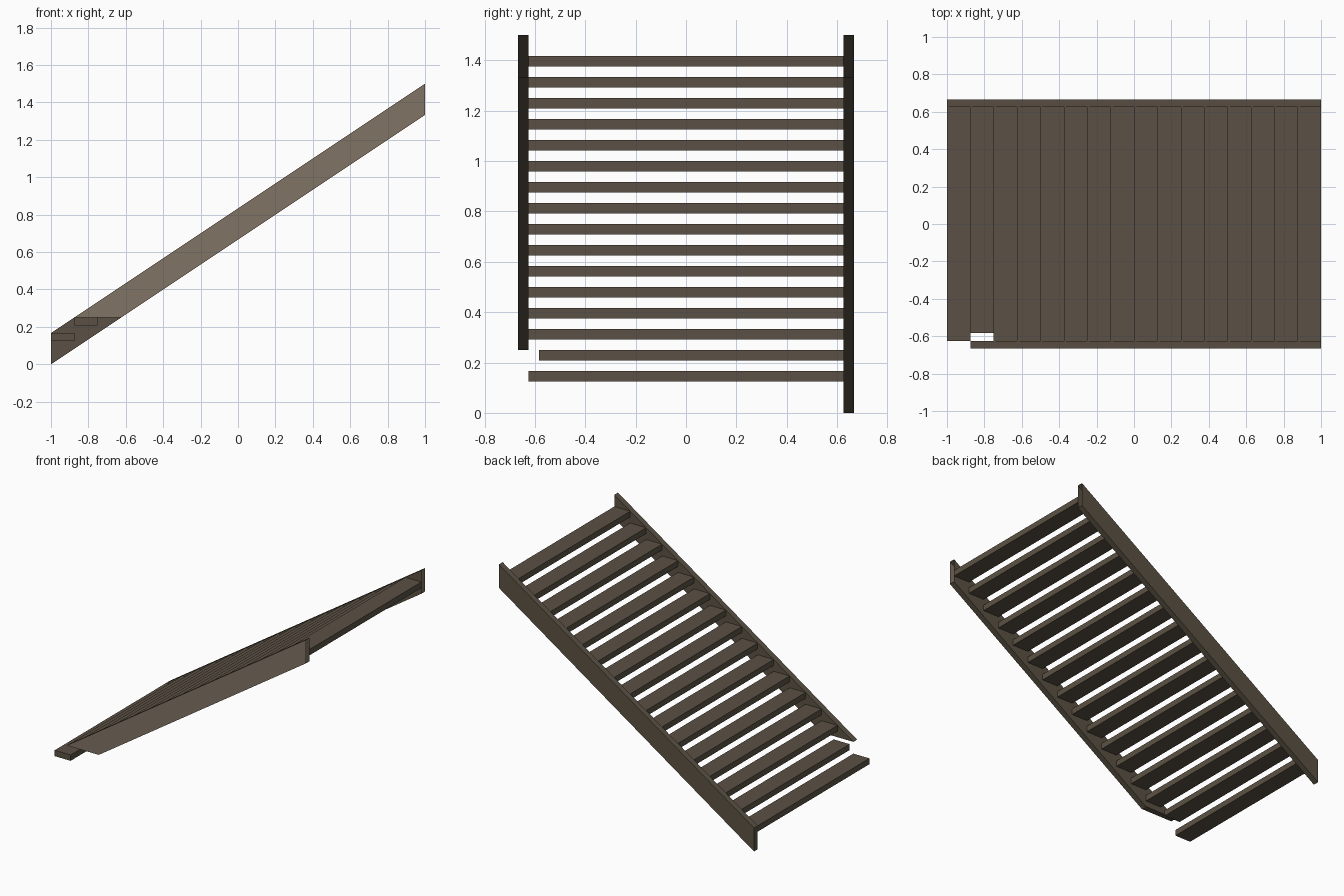
import bpy
import bmesh

cube = bpy.data.objects.get("Cube")
if cube:
    bpy.data.objects.remove(cube, do_unlink=True)


def material(name, color):
    mat = bpy.data.materials.new(name)
    mat.use_nodes = True
    mat.diffuse_color = color
    bsdf = mat.node_tree.nodes["Principled BSDF"]
    bsdf.inputs["Base Color"].default_value = color
    bsdf.inputs["Roughness"].default_value = 0.8
    return mat


dark_wood = material("dark wood", (0.105, 0.083, 0.058, 1))
light_wood = material("light wood", (0.22, 0.172, 0.128, 1))

STEPS = 16
GOING = 2 / STEPS            # horizontal run of each step
RISE = 1 / 12                # vertical distance between treads
THICK = 1 / 24               # board thickness
INNER = 0.625                # inner face of the side boards
SLOPE = RISE / GOING


def extrude_profile(name, profile, y0, y1):
    """Closed prism from an x-z outline, running from y0 to y1."""
    bm = bmesh.new()
    face = bm.faces.new([bm.verts.new((x, y0, z)) for x, z in profile])
    ext = bmesh.ops.extrude_face_region(bm, geom=[face])
    verts = [v for v in ext["geom"] if isinstance(v, bmesh.types.BMVert)]
    bmesh.ops.translate(bm, verts=verts, vec=(0, y1 - y0, 0))
    bmesh.ops.recalc_face_normals(bm, faces=bm.faces)
    mesh = bpy.data.meshes.new(name)
    bm.to_mesh(mesh)
    bm.free()
    obj = bpy.data.objects.new(name, mesh)
    bpy.context.collection.objects.link(obj)
    mesh.materials.append(dark_wood)
    return obj


def open_upper_end(obj):
    """Side boards are left open where they meet the upper floor."""
    bm = bmesh.new()
    bm.from_mesh(obj.data)
    ends = [f for f in bm.faces if f.normal.x > 0.99]
    bmesh.ops.delete(bm, geom=ends, context="FACES_ONLY")
    bm.to_mesh(obj.data)
    bm.free()


def top_z(x):
    return 2 * RISE + (x + 1) * SLOPE


def x_at(z, offset):
    return (z - offset) / SLOPE - 1


# Back side board, full length
depth = 2 * RISE
back = extrude_profile(
    "back_stringer",
    [(-1, 0), (1, top_z(1) - depth), (1, top_z(1)), (-1, depth)],
    INNER, INNER + THICK)
open_upper_end(back)

# Front side board, cut level at its foot
cut = 3 * RISE
front = extrude_profile(
    "front_stringer",
    [(x_at(cut, depth), cut), (x_at(cut, 0), cut),
     (1, top_z(1) - depth), (1, top_z(1))],
    -INNER - THICK, -INNER)
open_upper_end(front)
front.data.materials.append(light_wood)
for poly in front.data.polygons:
    if poly.normal.y < -0.9:
        poly.material_index = 1

# Treads; the second stops short of the front board
for i in range(STEPS):
    x0 = -1 + i * GOING
    z1 = (i + 2) * RISE
    y0 = -INNER + (THICK if i == 1 else 0)
    extrude_profile(
        f"tread_{i + 1}",
        [(x0, z1 - THICK), (x0 + GOING, z1 - THICK), (x0 + GOING, z1), (x0, z1)],
        y0, INNER)
